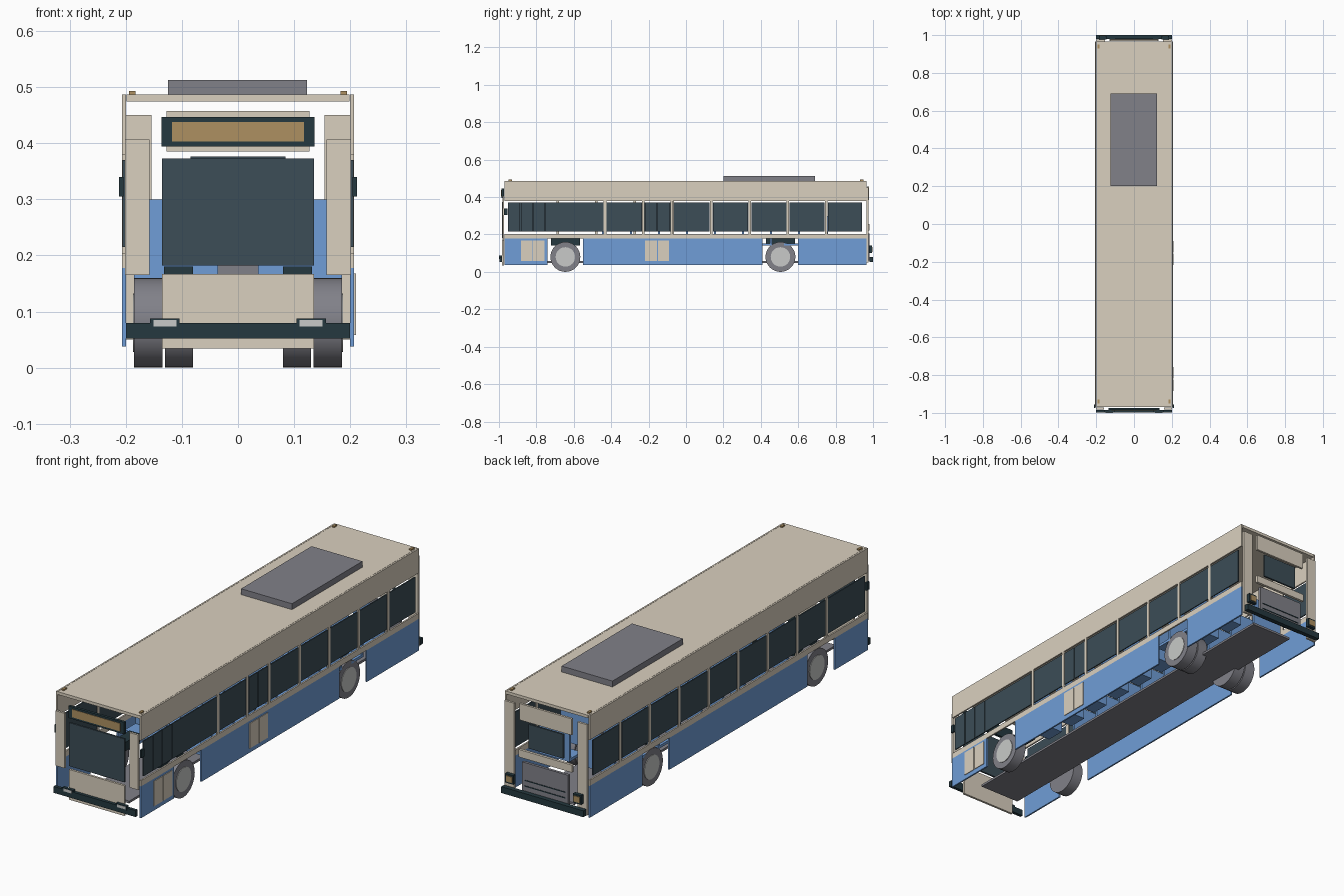
import bpy, bmesh, math
from mathutils import Matrix, Vector

cube = bpy.data.objects.get("Cube")
if cube:
    bpy.data.objects.remove(cube, do_unlink=True)


def material(name, r, g, b):
    m = bpy.data.materials.new(name)
    m.use_nodes = True
    m.diffuse_color = (r, g, b, 1)
    bsdf = next(n for n in m.node_tree.nodes if n.type == 'BSDF_PRINCIPLED')
    bsdf.inputs["Base Color"].default_value = (r, g, b, 1)
    return m


CREAM = material("cream paint", 0.70, 0.63, 0.52)
BLUE = material("blue paint", 0.16, 0.34, 0.68)
GLASS = material("tinted glass", 0.045, 0.075, 0.095)
DARK = material("dark trim", 0.018, 0.04, 0.05)
GREY = material("grey", 0.22, 0.22, 0.25)
LIGHT = material("light grey", 0.58, 0.59, 0.58)
AMBER = material("amber", 0.42, 0.28, 0.12)


def finish(name, bm, mat):
    mesh = bpy.data.meshes.new(name)
    bm.to_mesh(mesh)
    bm.free()
    mesh.materials.append(mat)
    ob = bpy.data.objects.new(name, mesh)
    bpy.context.collection.objects.link(ob)
    return ob


def box(name, mat, x, y, z):
    """Box between the given (low, high) pairs."""
    bm = bmesh.new()
    size = [b - a for a, b in (x, y, z)]
    mid = Vector([(a + b) / 2 for a, b in (x, y, z)])
    bmesh.ops.create_cube(bm, size=1, matrix=Matrix.Translation(mid) @ Matrix.Diagonal((*size, 1)))
    return finish(name, bm, mat)


def centred(name, mat, half, y, z):
    return box(name, mat, (-half, half), y, z)


def side_box(name, mat, s, x, y, z):
    """Box on the side s (+1 or -1)."""
    return box(name, mat, sorted((s * x[0], s * x[1])), y, z)


def cylinder(name, mat, x, y, z, radius, width):
    bm = bmesh.new()
    turn = Matrix.Translation((x, y, z)) @ Matrix.Rotation(math.pi / 2, 4, 'Y')
    bmesh.ops.create_cone(bm, cap_ends=True, segments=32, radius1=radius, radius2=radius,
                          depth=width, matrix=turn)
    for f in bm.faces:
        f.smooth = len(f.verts) == 4
    for e in bm.edges:
        e.smooth = all(len(f.verts) == 4 for f in e.link_faces)
    return finish(name, bm, mat)


FRONT, BACK = -0.97, 0.965
FRONT_AXLE, REAR_AXLE = -0.645, 0.505
WALL = (0.2, 0.207)
PANE = (0.201, 0.206)
ENDS = (FRONT, BACK)

# Roof, air conditioner and corner markers
centred("roof", CREAM, 0.199, ENDS, (0.474, 0.487))
box("roof_air_conditioner", GREY, (-0.125, 0.123), (0.2, 0.69), (0.487, 0.513))
for s in (-1, 1):
    for y in (-0.94, 0.94):
        side_box("roof_marker", AMBER, s, (0.183, 0.194), (y - 0.01, y + 0.01), (0.487, 0.493))

# Floor
centred("floor", GREY, 0.1, (-0.9, 0.92), (0.048, 0.058))

# Window edges on each side, from front to back
bays = [0.75 - 0.205 * i for i in range(5)]
window_edges = {
    1: [-0.96, -0.885, -0.82, -0.752, -0.433, -0.228, -0.155, -0.077] + bays[3::-1] + [0.95],
    -1: [-0.96] + [0.75 - 0.205 * i for i in range(7, -1, -1)] + [0.95],
}
door_edges = (-0.885, -0.82, -0.155)

for s in (-1, 1):
    # Upper band and belt rail
    side_box("roof_band", CREAM, s, WALL, ENDS, (0.38, 0.487))
    side_box("belt_rail", CREAM, s, WALL, ENDS, (0.178, 0.203))

    # Windows and the posts between them
    edges = window_edges[s]
    for a, b in zip(edges, edges[1:]):
        ga = 0.002 if a in door_edges or a == -0.752 and s > 0 else 0.009
        gb = 0.002 if b in door_edges or b == -0.752 and s > 0 else 0.009
        side_box("side_window", GLASS, s, PANE, (a + ga, b - gb), (0.215, 0.37))
        if gb > 0.005 and b < 0.9:
            side_box("window_post", CREAM, s, WALL, (b - 0.007, b + 0.007), (0.2, 0.385))

    # Skirt panels between the wheel openings
    for a, b in ((FRONT, -0.74), (-0.55, 0.41), (0.6, BACK)):
        side_box("skirt", BLUE, s, WALL, (a, b), (0.038, 0.178))

    # Corner pillars
    side_box("front_pillar", CREAM, s, (0.158, 0.201), (-0.982, -0.972), (0.165, 0.407))
    side_box("rear_pillar", CREAM, s, (0.154, 0.201), (0.966, 0.976), (0.05, 0.45))

    # Small side mirrors
    side_box("mirror", DARK, s, (0.204, 0.212), (-0.973, -0.955), (0.305, 0.34))

    # Headlights in the front bumper
    side_box("headlight_frame", DARK, s, (0.104, 0.157), (-0.999, -0.985), (0.07, 0.088))
    side_box("headlight", LIGHT, s, (0.11, 0.151), (-1.0, -0.998), (0.073, 0.085))

    # Tail lights above the rear bumper
    side_box("tail_light_housing", DARK, s, (0.145, 0.185), (0.978, 0.994), (0.1, 0.14))
    side_box("tail_light", AMBER, s, (0.15, 0.18), (0.993, 0.997), (0.107, 0.133))

    # Wheels: single at the front, twin at the rear
    for y, centres in ((FRONT_AXLE, (0.16,)), (REAR_AXLE, (0.16, 0.105))):
        for x in centres:
            cylinder("tyre", GREY, s * x, y, 0.08, 0.08, 0.05)
        cylinder("hub", LIGHT, s * 0.1855, y, 0.08, 0.052, 0.004)
        side_box("wheel_well", DARK, s, (0.08, 0.132), (y - 0.078, y + 0.078), (0.142, 0.18))

    # Double seats
    for i in range(9):
        y = -0.45 + 0.15 * i
        side_box("seat_cushion", BLUE, s, (0.036, 0.185), (y - 0.075, y), (0.14, 0.152))
        side_box("seat_back", BLUE, s, (0.036, 0.185), (y, y + 0.01), (0.14, 0.3))

# Lower door leaves on the left side
for a, b in ((-0.885, -0.82), (-0.82, -0.755), (-0.22, -0.153), (-0.153, -0.088)):
    side_box("door_leaf", CREAM, 1, (0.2, 0.21), (a + 0.002, b - 0.002), (0.058, 0.168))

# Front end
centred("windshield", GLASS, 0.135, (-0.984, -0.976), (0.182, 0.373))
centred("front_panel", CREAM, 0.135, (-0.984, -0.974), (0.034, 0.167))
centred("sign_frame", DARK, 0.136, (-0.986, -0.974), (0.394, 0.447))
centred("sign_display", AMBER, 0.118, (-0.988, -0.985), (0.403, 0.438))
centred("front_bumper", DARK, 0.2, (-0.998, -0.984), (0.052, 0.08))

# Rear end
centred("rear_top_panel", CREAM, 0.127, (0.968, 0.978), (0.385, 0.457))
centred("rear_window", GLASS, 0.085, (0.968, 0.976), (0.27, 0.376))
centred("rear_rail", CREAM, 0.13, (0.968, 0.98), (0.222, 0.255))
centred("engine_cover", GREY, 0.112, (0.968, 0.98), (0.06, 0.205))
for z in (0.1, 0.125):
    centred("engine_vent", DARK, 0.1, (0.979, 0.982), (z, z + 0.004))
centred("rear_bumper", DARK, 0.2, (0.98, 1.0), (0.052, 0.08))
